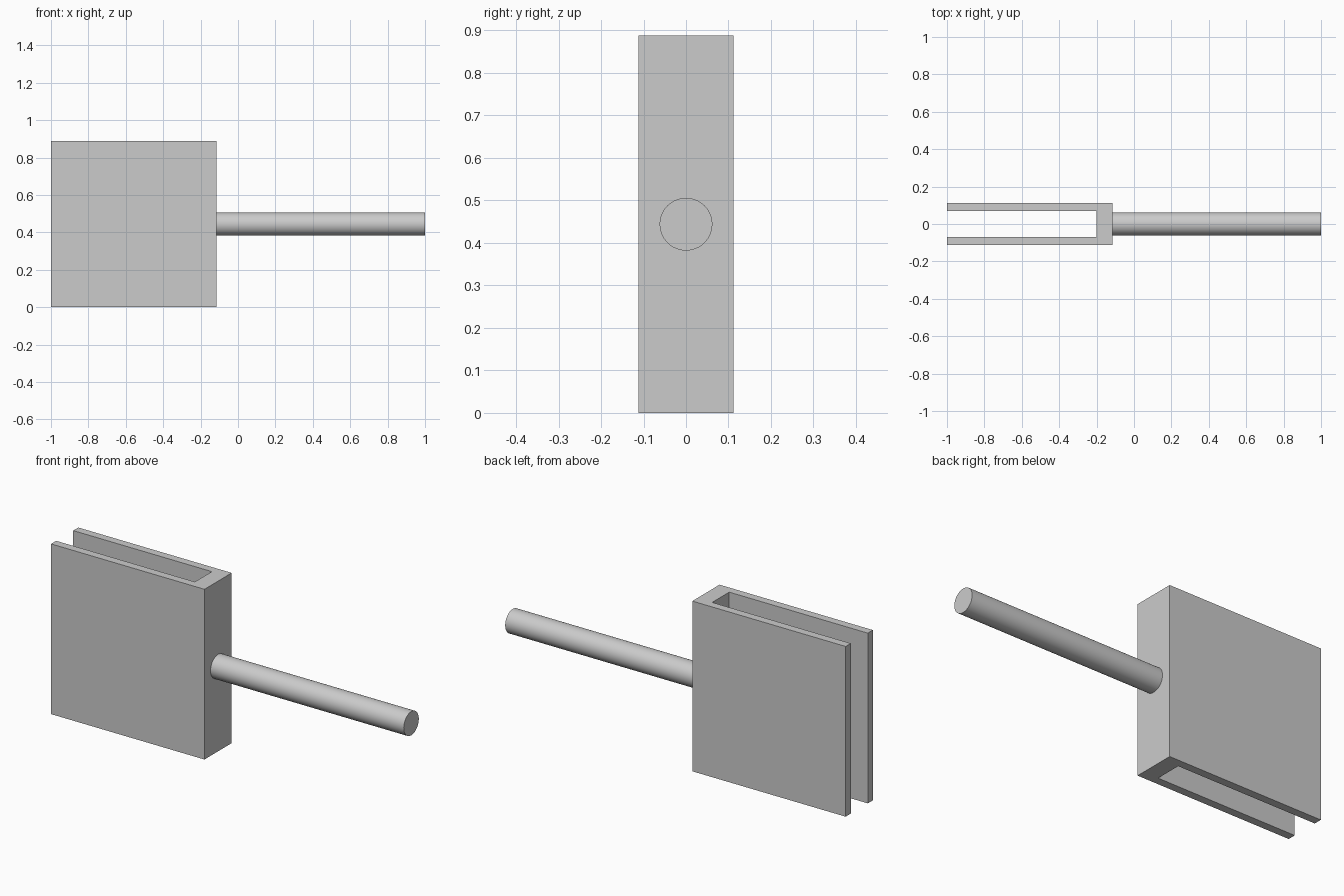
import bpy
import bmesh
from math import radians
from mathutils import Matrix

cube = bpy.data.objects.get("Cube")
if cube:
    bpy.data.objects.remove(cube, do_unlink=True)

LEFT, BLOCK_END, ROD_END = -1.0, -0.115, 1.0
HEIGHT, HALF_DEPTH = 0.888, 0.112
SLOT_END, SLOT_HALF = -0.2, 0.07
ROD_RADIUS = 0.062

grey = bpy.data.materials.new("light_grey")
grey.use_nodes = True
colour = (0.6, 0.6, 0.6, 1)
grey.diffuse_color = colour
grey.node_tree.nodes["Principled BSDF"].inputs["Base Color"].default_value = colour


def add_object(name, bm):
    bmesh.ops.recalc_face_normals(bm, faces=bm.faces)
    mesh = bpy.data.meshes.new(name)
    bm.to_mesh(mesh)
    bm.free()
    mesh.materials.append(grey)
    obj = bpy.data.objects.new(name, mesh)
    bpy.context.collection.objects.link(obj)
    return obj


# Forked block: a U-shaped profile raised to full height
half = [(LEFT, SLOT_HALF), (LEFT, HALF_DEPTH), (BLOCK_END, HALF_DEPTH)]
upper = [(SLOT_END, SLOT_HALF)] + half
outline = upper + [(x, -y) for x, y in reversed(upper)]
bm = bmesh.new()
base = bm.faces.new([bm.verts.new((x, y, 0)) for x, y in outline])
raised = bmesh.ops.extrude_face_region(bm, geom=[base], use_keep_orig=True)
top = [v for v in raised["geom"] if isinstance(v, bmesh.types.BMVert)]
bmesh.ops.translate(bm, verts=top, vec=(0, 0, HEIGHT))
add_object("slotted_block", bm)

# Round rod standing out from the closed end of the block
bm = bmesh.new()
place = Matrix.Translation(((BLOCK_END + ROD_END) / 2, 0, HEIGHT / 2))
bmesh.ops.create_cone(bm, cap_ends=True, segments=64, radius1=ROD_RADIUS,
                      radius2=ROD_RADIUS, depth=ROD_END - BLOCK_END,
                      matrix=place @ Matrix.Rotation(radians(90), 4, "Y"))
rod = add_object("rod", bm)
bpy.ops.object.select_all(action="DESELECT")
rod.select_set(True)
bpy.context.view_layer.objects.active = rod
bpy.ops.object.shade_smooth_by_angle(angle=radians(30))
